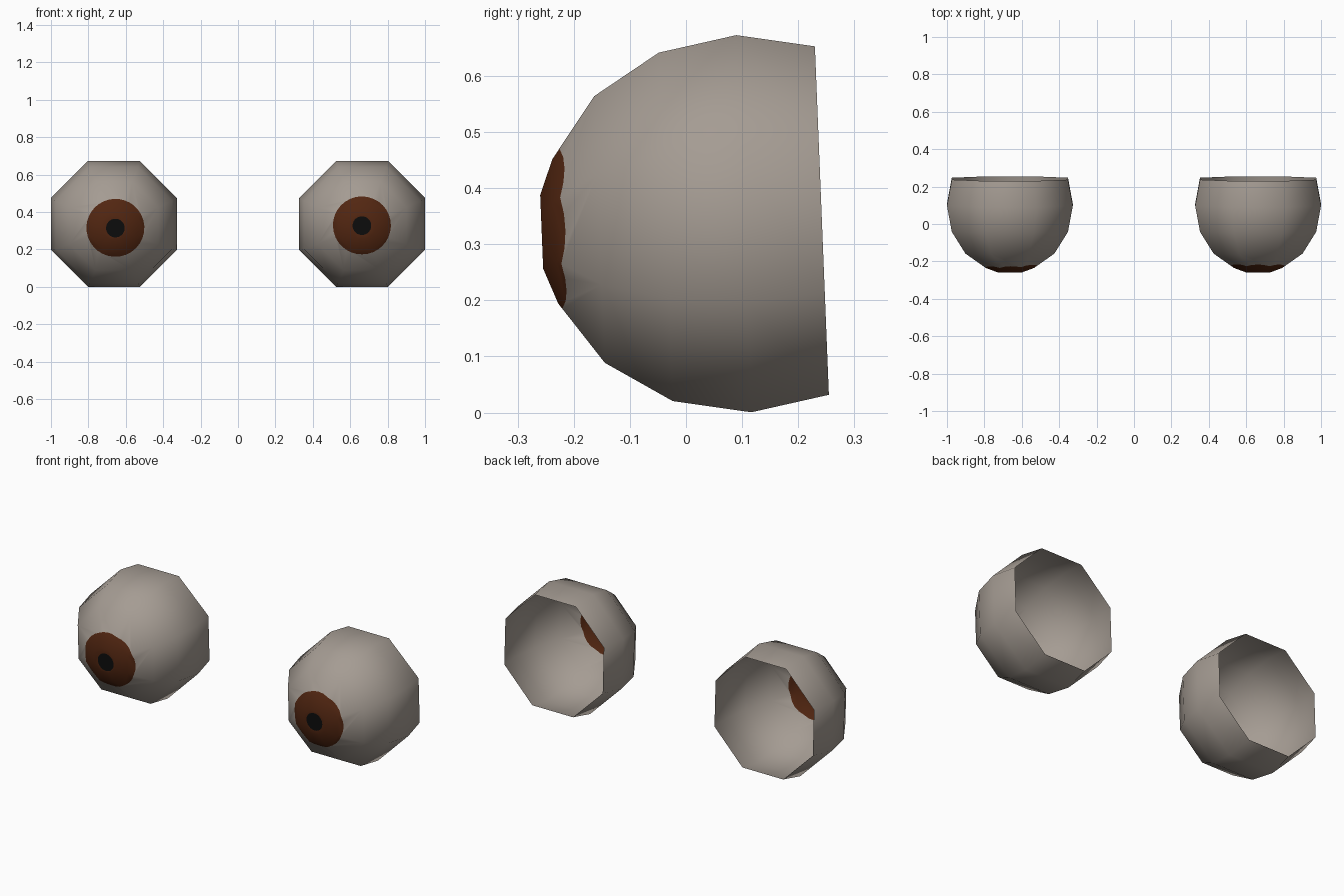
import bpy, bmesh, math
from mathutils import Vector

if "Cube" in bpy.data.objects:
    bpy.data.objects.remove(bpy.data.objects["Cube"])

SIDES = 8          # low-poly sphere sides
FINE = 32          # points on the round iris and pupil outlines
R = 0.364          # sphere radius
STEP = math.pi / SIDES


def material(name, rgb):
    m = bpy.data.materials.new(name)
    m.diffuse_color = (*rgb, 1)
    m.use_nodes = True
    m.node_tree.nodes["Principled BSDF"].inputs["Base Color"].default_value = m.diffuse_color
    return m


MATS = [material("grey_white", (0.376, 0.332, 0.292)),
        material("iris_brown", (0.084, 0.0194, 0.0056)),
        material("pupil_black", (0.004, 0.004, 0.004))]

# rings of the sphere, front to back: (corner radius, depth)
RINGS = [(R * math.sin(STEP / 2), -0.3605)]
RINGS += [(R * math.sin(STEP * i), -R * math.cos(STEP * i)) for i in range(1, 6)]


def octagon_radius(t):
    """Octagon outline at angle t, for corner radius 1."""
    local = (t - STEP) % (2 * STEP) - STEP
    return math.cos(STEP) / math.cos(local)


def depth_at(r, t):
    """Depth of the faceted front at polar position r, t."""
    c = r / octagon_radius(t)
    if c <= RINGS[0][0]:
        return RINGS[0][1]
    for (r0, d0), (r1, d1) in zip(RINGS, RINGS[1:]):
        if c <= r1:
            return d0 + (d1 - d0) * (c - r0) / (r1 - r0)


def eye(name, x, offset):
    bm = bmesh.new()

    def ring(radius, depth):
        return [bm.verts.new((radius * math.cos(t), depth, radius * math.sin(t)))
                for t in (STEP + 2 * STEP * i for i in range(SIDES))]

    def circle(radius):
        # circle shifted by offset, sampled along rays from the eye axis
        loop = []
        for i in range(FINE):
            t = STEP + 2 * math.pi * i / FINE
            u = Vector((math.cos(t), math.sin(t)))
            p = offset.dot(u)
            r = p + math.sqrt(radius ** 2 - offset.length_squared + p * p)
            loop.append(bm.verts.new((r * u.x, depth_at(r, t), r * u.y)))
        return loop

    def sector(loop, k):
        n = len(loop) // SIDES
        return [loop[(k * n + j) % len(loop)] for j in range(n + 1)]

    # nested outlines from the pupil to the open rim, with the colour inside each
    rings = [ring(*p) for p in RINGS]
    loops = [(circle(0.05), 2), (rings[0], 1), (rings[1], 1), (circle(0.155), 1)]
    loops += [(r, 0) for r in rings[2:]]

    bm.faces.new(loops[0][0]).material_index = 2
    for (inner, _), (outer, colour) in zip(loops, loops[1:]):
        for k in range(SIDES):
            f = bm.faces.new(sector(outer, k) + sector(inner, k)[::-1])
            f.material_index = colour
    for f in bm.faces:
        f.smooth = True

    me = bpy.data.meshes.new(name)
    bm.to_mesh(me)
    bm.free()
    for m in MATS:
        me.materials.append(m)
    ob = bpy.data.objects.new(name, me)
    ob.location = (x, 0.103, 0.3365)
    ob.rotation_euler.x = math.radians(2.3)   # looks slightly down
    bpy.context.collection.objects.link(ob)


eye("left_eyeball", -0.6635, Vector((0.008, -0.008)))
eye("right_eyeball", 0.6635, Vector((-0.001, 0.005)))
